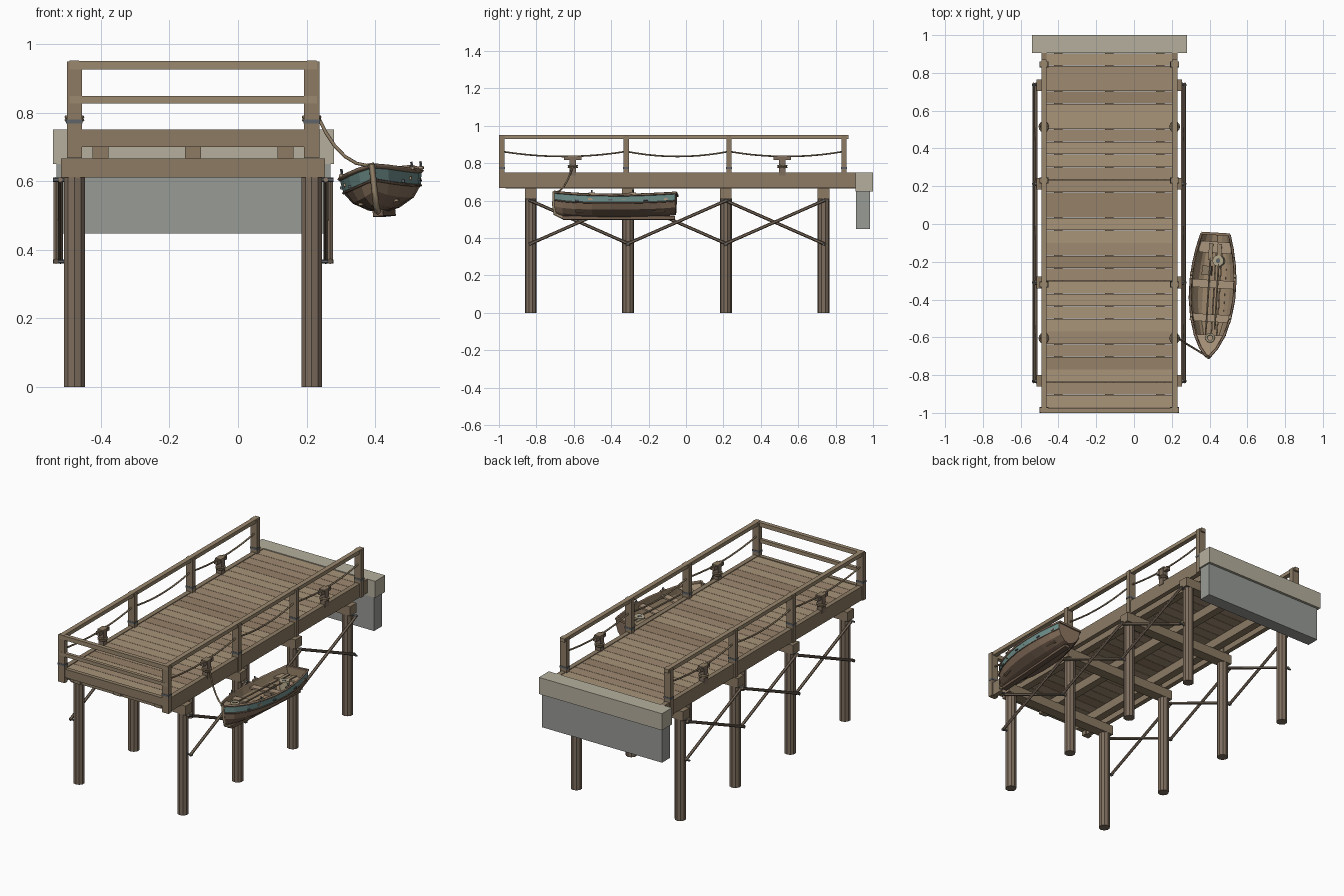
import bpy, bmesh, math, random
from mathutils import Matrix, Vector

if "Cube" in bpy.data.objects:
    bpy.data.objects.remove(bpy.data.objects["Cube"])

random.seed(4)
CX = -0.131                      # dock centre line
SIDE = 0.346                     # pile and rail offset from it


def mat(name, hexcol):
    m = bpy.data.materials.new(name)
    c = [int(hexcol[i:i + 2], 16) / 255 for i in (0, 2, 4)]
    m.diffuse_color = [((v + 0.055) / 1.055) ** 2.4 for v in c] + [1]
    m.use_nodes = True
    m.node_tree.nodes["Principled BSDF"].inputs["Base Color"].default_value = m.diffuse_color
    return m


DECK = [mat("deck_" + str(i), h) for i, h in enumerate(("A89479", "9E8A71", "968168"))]
BEAM, PILE, RAIL = mat("beam", "8C7B64"), mat("pile", "7E6E5E"), mat("rail", "9A886E")
CAPSTONE, STONE = mat("capstone", "B5AF9D"), mat("stone", "989B96")
METAL, ROPE = mat("metal", "5E6468"), mat("rope", "8A7860")
TEAL, HULL, LOWER = mat("teal", "6F908C"), mat("hull", "86705C"), mat("lower_hull", "6F5B4B")
INNER, SEAT = mat("boat_inside", "9B866C"), mat("boat_seat", "A8937A")
COIL = mat("coil", "B3A88C")
I4 = Matrix.Identity(4)


def finish(name, bm, mats, m=I4):
    me = bpy.data.meshes.new(name)
    bmesh.ops.recalc_face_normals(bm, faces=bm.faces)
    bm.to_mesh(me)
    bm.free()
    for k in mats:
        me.materials.append(k)
    ob = bpy.data.objects.new(name, me)
    bpy.context.collection.objects.link(ob)
    ob.matrix_world = m
    return ob


def box(name, x, y, z, k, m=I4):
    bm = bmesh.new()
    c = [(a[0] + a[1]) / 2 for a in (x, y, z)]
    s = [a[1] - a[0] for a in (x, y, z)]
    bmesh.ops.create_cube(bm, size=1, matrix=Matrix.Translation(c) @ Matrix.Diagonal((*s, 1)))
    return finish(name, bm, [k], m)


def block(name, c, s, k, m=I4):
    return box(name, *[(a - d / 2, a + d / 2) for a, d in zip(c, s)], k, m)


def rod(name, a, b, r, k, n=8, m=I4):
    a, b = Vector(a), Vector(b)
    bm = bmesh.new()
    t = Matrix.Translation((a + b) / 2) @ (b - a).to_track_quat('Z', 'Y').to_matrix().to_4x4()
    bmesh.ops.create_cone(bm, cap_ends=True, segments=n, radius1=r, radius2=r, depth=(b - a).length, matrix=t)
    return finish(name, bm, [k], m)


def tube(name, pts, r, k, m=I4, cyclic=False, res=1):
    cu = bpy.data.curves.new(name, 'CURVE')
    cu.dimensions = '3D'
    cu.bevel_depth, cu.bevel_resolution, cu.use_fill_caps = r, res, True
    sp = cu.splines.new('POLY')
    sp.points.add(len(pts) - 1)
    for p, q in zip(sp.points, pts):
        p.co = (*q, 1)
    sp.use_cyclic_u = cyclic
    cu.materials.append(k)
    ob = bpy.data.objects.new(name, cu)
    bpy.context.collection.objects.link(ob)
    ob.matrix_world = m


# Stone landing
box("landing_cap", (-0.54, 0.28), (0.905, 1.0), (0.65, 0.75), CAPSTONE)
box("landing_wall", (-0.53, 0.27), (0.908, 0.985), (0.447, 0.65), STONE)

# Deck planks, end board and joists
N, Y0, Y1 = 28, -0.97, 0.905
step = (Y1 - Y0) / N
for i in range(N):
    box("deck_plank", (-0.465, 0.203), (Y0 + i * step, Y0 + (i + 1) * step - 0.002), (0.718, 0.746), random.choice(DECK))
box("end_board", (-0.49, 0.228), (-0.995, -0.97), (0.70, 0.75), BEAM)
for x in (CX - 0.27, CX, CX + 0.27):
    block("joist", (x, -0.03, 0.693), (0.047, 1.87, 0.054), BEAM)

# Pile bents
PY = (-0.83, -0.31, 0.213, 0.735)
for y in PY:
    block("cross_cap", (CX, y, 0.638), (0.77, 0.062, 0.056), BEAM)

POSTS = (-0.985, -0.32, 0.23, 0.845)
for s in (-1, 1):
    x = CX + s * SIDE
    # Piles with bolts
    for y in PY:
        rod("pile", (x, y, 0), (x, y, 0.612), 0.032, PILE, 10)
        for z in (0.604, 0.366):
            rod("brace_bolt", (x, y, z), (x + s * 0.063, y, z), 0.006, METAL, 6)
    # Crossed braces in two layers
    for a, b in zip(PY, PY[1:]):
        for d, z0, z1 in ((0.041, 0.604, 0.366), (0.054, 0.366, 0.604)):
            rod("brace", (x + s * d, a - 0.01, z0), (x + s * d, b + 0.01, z1), 0.0085, PILE, 6)
    # Edge beam and railing
    box("edge_beam", (x - 0.014, x + 0.014), (-0.995, 0.905), (0.668, 0.75), BEAM)
    box("top_rail", (x - 0.014, x + 0.014), (-1.0, 0.87), (0.93, 0.952), RAIL)
    for y in POSTS:
        block("rail_post", (x, y, 0.808), (0.044, 0.028, 0.282), BEAM)
        block("post_collar", (x, y, 0.774), (0.048, 0.032, 0.011), METAL)
    # Sagging ropes between posts
    for a, b in zip(POSTS, POSTS[1:]):
        tube("rail_rope", [(x, a + (b - a) * t / 10, 0.863 - 0.027 * (1 - (t / 5 - 1) ** 2))
                           for t in range(11)], 0.005, ROPE)
    # Mooring bitts
    for y in (-0.605, 0.515):
        block("bitt_post", (x, y, 0.787), (0.034, 0.034, 0.108), PILE)
        block("bitt_crossbar", (x, y, 0.827), (0.024, 0.092, 0.022), PILE)
        block("bitt_head", (x, y, 0.838), (0.038, 0.05, 0.008), BEAM)
        for z in (0.778, 0.787):
            tube("bitt_rope", [(x + 0.024 * math.cos(t * math.pi / 5), y + 0.024 * math.sin(t * math.pi / 5), z)
                               for t in range(10)], 0.005, ROPE, cyclic=True)
box("end_top_rail", (-0.492, 0.23), (-1.0, -0.975), (0.926, 0.951), RAIL)
box("end_mid_rail", (-0.492, 0.23), (-1.0, -0.98), (0.827, 0.848), RAIL)

# Boat placement, slightly turned and rolled
B = Matrix.Translation((0.415, -0.378, 0.604)) @ Matrix.Rotation(math.radians(-3.5), 4, 'Z') \
    @ Matrix.Rotation(math.radians(-6), 4, 'Y')
# Stations: y, half beam, keel height, sheer height
ST = [(-0.325, 0.008, -0.07, 0.04), (-0.28, 0.044, -0.085, 0.033), (-0.21, 0.078, -0.093, 0.024),
      (-0.12, 0.103, -0.096, 0.017), (-0.02, 0.117, -0.096, 0.014), (0.08, 0.118, -0.096, 0.014),
      (0.17, 0.109, -0.094, 0.018), (0.25, 0.094, -0.09, 0.023), (0.325, 0.074, -0.082, 0.030)]
PR = [(1, 1), (0.94, 0.62), (0.74, 0.32), (0.36, 0.09), (0, 0)]
FULL = [(-u, v) for u, v in PR] + PR[-2::-1]

# Boat hull of strakes
bm = bmesh.new()
rings = [[bm.verts.new((u * b, y, k + v * (h - k))) for u, v in FULL] for y, b, k, h in ST]
for r0, r1 in zip(rings, rings[1:]):
    for j in range(8):
        f = bm.faces.new((r0[j], r0[j + 1], r1[j + 1], r1[j]))
        f.material_index = (0, 1, 2, 2, 2, 2, 1, 0)[j]
for r in (rings[0], rings[-1]):
    bm.faces.new(r).material_index = 1
hull = finish("boat_hull", bm, [TEAL, HULL, LOWER, INNER, INNER, INNER], B)
sol = hull.modifiers.new("shell", 'SOLIDIFY')
sol.thickness, sol.offset, sol.material_offset = 0.006, -1, 3

# Gunwales, rub strakes, keel and stem
for s in (-1, 1):
    tube("gunwale", [(s * b, y, h) for y, b, k, h in ST], 0.007, HULL, B, res=0)
    tube("rub_strake", [(s * b * 0.945, y, k + 0.62 * (h - k)) for y, b, k, h in ST], 0.004, LOWER, B, res=0)
    for y, b in ((-0.12, 0.103), (0.1, 0.116)):
        block("oarlock_pad", (s * b, y, 0.023), (0.014, 0.036, 0.008), SEAT, B)
        rod("oarlock", (s * b, y, 0.02), (s * b, y, 0.042), 0.004, METAL, 6, B)
    for y, b in ((-0.2, 0.08), (-0.02, 0.115), (0.17, 0.107)):
        block("hull_fitting", (s * b * 0.985, y, -0.012), (0.008, 0.022, 0.008), METAL, B)
tube("stem", [(0, -0.328, 0.045), (0, -0.329, -0.03), (0, -0.322, -0.075), (0, -0.28, -0.095)], 0.009, RAIL, B, res=0)
block("keel", (0, 0.02, -0.098), (0.03, 0.6, 0.018), LOWER, B)
block("transom_rail", (0, 0.326, 0.03), (0.15, 0.014, 0.012), HULL, B)

# Inside floor, seats and bow deck
for x in (-0.045, -0.015, 0.015, 0.045):
    block("floor_board", (x, 0.03, -0.066), (0.027, 0.48, 0.007), INNER, B)
for y, w, d in ((-0.12, 0.2, 0.04), (0.06, 0.228, 0.042), (0.255, 0.172, 0.06)):
    block("boat_seat", (0, y, -0.005), (w, d, 0.01), SEAT, B)
bm = bmesh.new()
pts = [(s * b * 0.97, y, h - 0.008) for s, sts in ((1, ST[:3]), (-1, ST[2::-1])) for y, b, k, h in sts]
bm.faces.new([bm.verts.new(p) for p in pts])
finish("bow_deck", bm, [SEAT], B)

# Oars, crate, rope coils and bucket
for x in (-0.022, 0.024):
    rod("oar_shaft", (x, -0.18, 0.008), (x, 0.2, 0.008), 0.005, RAIL, 6, B)
    block("oar_blade", (x, 0.23, 0.008), (0.022, 0.09, 0.006), RAIL, B)
block("crate", (-0.04, 0.13, -0.035), (0.05, 0.05, 0.055), BEAM, B)
rod("bucket", (0.02, 0.185, -0.062), (0.02, 0.185, 0.012), 0.03, COIL, 12, B)
rod("bucket_hole", (0.02, 0.185, 0.0), (0.02, 0.185, 0.0135), 0.012, METAL, 10, B)
tube("bow_coil", [(0.004 + 0.02 * math.cos(t * math.pi / 6), -0.225 + 0.02 * math.sin(t * math.pi / 6), 0.024)
                  for t in range(12)], 0.006, COIL, B, cyclic=True)

# Mooring line to the bow
tube("mooring_line", [(0.235, -0.605, 0.784), (0.257, -0.62, 0.74), (0.282, -0.637, 0.703), (0.312, -0.655, 0.672),
                      (0.345, -0.675, 0.652), (0.375, -0.693, 0.646), (0.396, -0.703, 0.65)], 0.005, ROPE)
